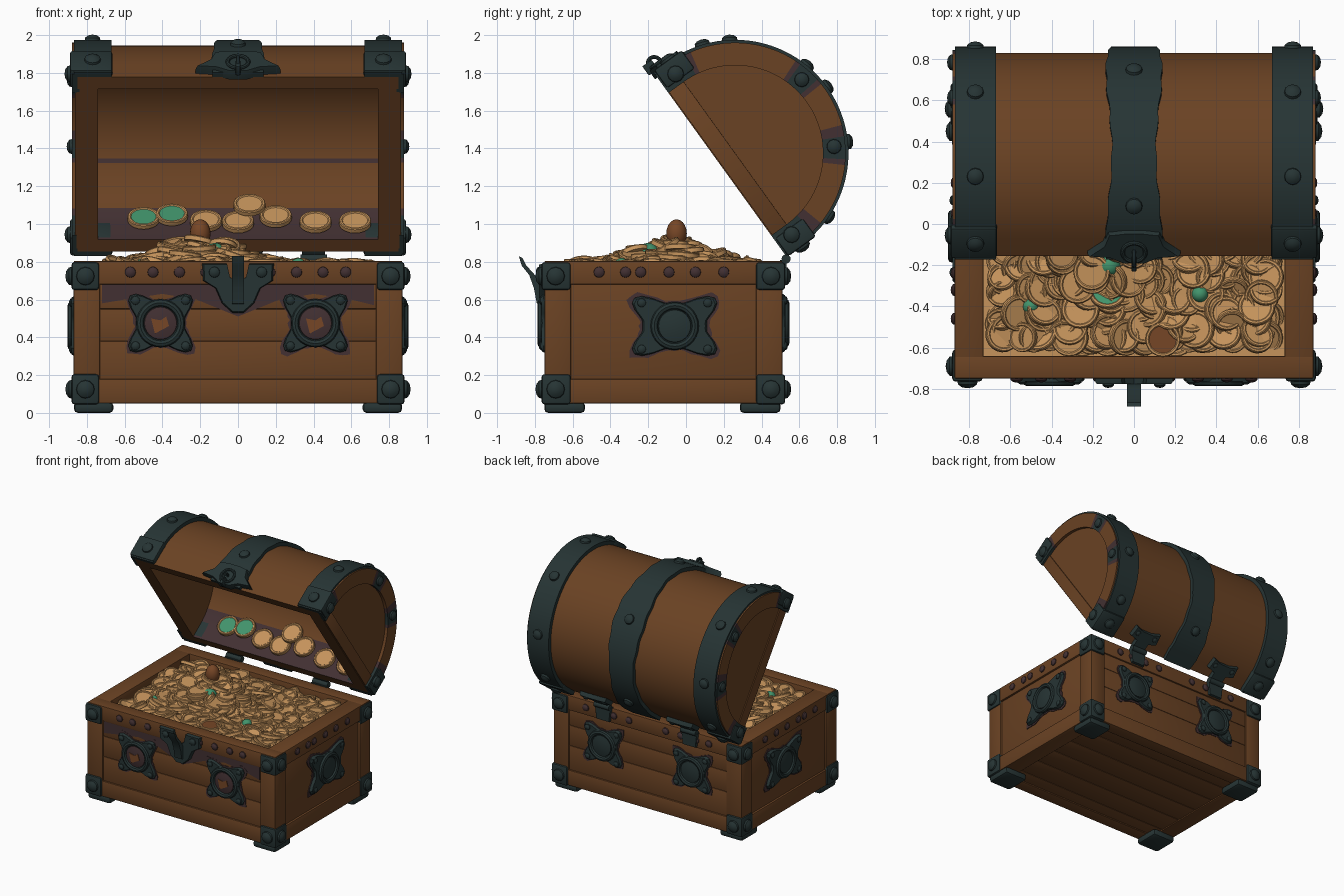
import bpy, bmesh, math, random
from mathutils import Matrix, Vector

if "Cube" in bpy.data.objects:
    bpy.data.objects.remove(bpy.data.objects["Cube"])
random.seed(4)

def material(name, r, g, b):
    m = bpy.data.materials.new(name)
    m.diffuse_color = [((c / 255 + .055) / 1.055) ** 2.4 for c in (r, g, b)] + [1]
    m.use_nodes = True
    m.node_tree.nodes["Principled BSDF"].inputs["Base Color"].default_value = m.diffuse_color
    return m

MATS = [material("wood brown", 106, 66, 35), material("dark iron", 38, 52, 52),
        material("purple tarnish", 66, 48, 50), material("gold", 198, 148, 92),
        material("green gem", 66, 148, 108), material("amber brown", 118, 70, 38)]
WOOD, IRON, PURPLE, GOLD, GREEN, AMBER = range(6)

def finish(name, bm, angle=35):
    bmesh.ops.recalc_face_normals(bm, faces=bm.faces)
    me = bpy.data.meshes.new(name)
    bm.to_mesh(me)
    bm.free()
    for m in MATS:
        me.materials.append(m)
    me.polygons.foreach_set("use_smooth", [True] * len(me.polygons))
    me.set_sharp_from_angle(angle=math.radians(angle))
    bpy.context.collection.objects.link(bpy.data.objects.new(name, me))

def frame(o, a, b, n):
    m = Matrix((a, b, n)).transposed().to_4x4()
    m.translation = o
    return m

def face(bm, vs, mat):
    f = bm.faces.new(vs)
    f.material_index = mat

def box(bm, lo, hi, mat=WOOD, bevel=.008, m=Matrix()):
    t = bmesh.new()
    bmesh.ops.create_cube(t, size=1)
    for v in t.verts:
        v.co = Vector([lo[i] + (v.co[i] + .5) * (hi[i] - lo[i]) for i in range(3)])
    if bevel:
        bmesh.ops.bevel(t, geom=t.edges[:], offset=bevel, segments=2, profile=.5, affect='EDGES')
    vs = {v: bm.verts.new(m @ v.co) for v in t.verts}
    for f in t.faces:
        face(bm, [vs[v] for v in f.verts], mat)
    t.free()

def plate(bm, pts, m, h, mat=IRON, top=.95):
    # polygon extruded along the frame normal, with a chamfered top
    ca, cb = (sum(p[i] for p in pts) / len(pts) for i in (0, 1))
    loops = [[bm.verts.new(m @ Vector((ca + (a - ca) * s, cb + (b - cb) * s, z))) for a, b in pts]
             for s, z in ((1, 0), (1, h * .6), (top, h))]
    n = len(pts)
    for lo, hi in zip(loops, loops[1:]):
        for i in range(n):
            face(bm, [lo[i], lo[(i + 1) % n], hi[(i + 1) % n], hi[i]], mat)
    face(bm, loops[0], mat)
    face(bm, loops[2], mat)

def lathe(bm, prof, m, mats, n=20, closed=False):
    # revolve (radius, height) points about the frame normal
    rings = []
    for r, h in prof:
        k = 1 if r == 0 else n
        rings.append([bm.verts.new(m @ Vector((r * math.cos(i * math.tau / n), r * math.sin(i * math.tau / n), h)))
                      for i in range(k)])
    pairs = list(zip(rings, rings[1:])) + ([(rings[-1], rings[0])] if closed else [])
    for j, (p, q) in enumerate(pairs):
        mat = mats[min(j, len(mats) - 1)]
        for i in range(n):
            k = (i + 1) % n
            vs = [p[i % len(p)], p[k % len(p)], q[k % len(q)], q[i % len(q)]]
            face(bm, list(dict.fromkeys(vs)), mat)

def rivet(bm, m, a, b, h=0, r=.035, mat=IRON):
    prof = [(r, -.004), (r * .92, r * .3), (r * .55, r * .58), (0, r * .68)]
    lathe(bm, prof, m @ Matrix.Translation((a, b, h)), [mat], 12)

def ring(bm, m, R, r, mat=IRON):
    prof = [(R + r * math.cos(t * math.pi / 4), r * math.sin(t * math.pi / 4)) for t in range(8)]
    lathe(bm, prof, m, [mat], 28, True)

X, Y, Z = Vector((1, 0, 0)), Vector((0, 1, 0)), Vector((0, 0, 1))
FRONT, BACK = frame(-.737 * Y, X, Z, -Y), frame(.497 * Y, -X, Z, Y)
RIGHT, LEFT = frame(.853 * X, Y, Z, X), frame(-.853 * X, -Y, Z, -X)

# chest body: planks, rails, posts, floor
bm = bmesh.new()
for lo, hi in ((.15, .38), (.38, .55), (.55, .7)):
    box(bm, (-.8, -.737, lo), (.8, -.64, hi), bevel=.005)
    box(bm, (-.8, .4, lo), (.8, .497, hi), bevel=.005)
for s in (-1, 1):
    box(bm, (min(s * .73, s * .853), -.7, .15), (max(s * .73, s * .853), .46, .7))
for i in range(6):
    box(bm, (-.84, -.73 + i * .2035, .06), (.84, -.73 + (i + 1) * .2035, .13))
finish("body_panels", bm)
bm = bmesh.new()
for z0, z1 in ((.05, .18), (.68, .805)):
    for y0, y1 in ((-.75, -.64), (.4, .51)):
        box(bm, (-.87, y0, z0), (.87, y1, z1))
    for x0 in (-.87, .73):
        box(bm, (x0, -.7, z0), (x0 + .14, .46, z1 - .001))
        for y0 in (-.75, .37):
            box(bm, (x0, y0, .1), (x0 + .14, y0 + .14, .7))
finish("body_frame", bm)

# corner caps with rivets, and feet
bm = bmesh.new()
for sx in (-1, 1):
    for y0, y1, yo, fr in ((-.765, -.61, -.69, FRONT), (.37, .525, .45, BACK)):
        xs = sorted((sx * .735, sx * .882))
        for z0, z1 in ((.65, .798), (.045, .205)):
            box(bm, (xs[0], y0, z0), (xs[1], y1, z1), IRON, .016)
            zc = (z0 + z1) / 2
            rivet(bm, fr, sx * .808, zc, .026, .05)
            side = RIGHT if sx > 0 else LEFT
            rivet(bm, side, yo * sx, zc, .027, .05)
        f0 = -.75 if y0 < 0 else .285
        xs = sorted((sx * .66, sx * .868))
        box(bm, (xs[0], f0, 0), (xs[1], f0 + .215, .058), IRON, .02)
finish("corner_caps_and_feet", bm)

# small rivets along the top rail
bm = bmesh.new()
for fr, h in ((FRONT, .012), (BACK, .012)):
    for a in (.17, .31, .45, .57):
        for s in (-1, 1):
            rivet(bm, fr, a * s, .745, h, .03, PURPLE)
for fr, s in ((RIGHT, 1), (LEFT, -1)):
    for y in (-.46, -.32, -.24, -.09, .05, .2):
        rivet(bm, fr, y * s, .745, .016, .03, PURPLE)
finish("rail_rivets", bm)

# star-shaped ornaments on all four sides
def ornament(bm, fr, a, b, sx, sy, hub):
    m = fr @ Matrix.Translation((a, b, 0))
    pts = []
    for i in range(48):
        t = i * math.tau / 48
        r = .122 + .093 * abs(math.sin(2 * t)) ** 4
        pts.append((r * math.cos(t) * sx, r * math.sin(t) * sy))
    stain = [(p * (k := random.uniform(1.04, 1.15)), q * k) for p, q in pts]
    plate(bm, stain, m, .006, PURPLE, 1)
    plate(bm, pts, m, .028)
    ring(bm, m @ Matrix.Translation((0, 0, .03)), .108, .02)
    lathe(bm, [(.09, .02), (.085, .034), (.05, .042), (0, .045)], m, [hub], 24)
    for p in (-1, 1):
        for q in (-1, 1):
            rivet(bm, m, p * .125 * sx, q * .125 * sy, .026, .024)

bm = bmesh.new()
for s in (-1, 1):
    ornament(bm, FRONT, s * .41, .475, 1.06, .96, PURPLE)
    ornament(bm, BACK, s * .41, .475, 1.06, .96, IRON)
    ornament(bm, RIGHT if s > 0 else LEFT, -.06 * s, .46, 1.4, .98, IRON)
    plate(bm, [(-.03, -.04), (.045, .0), (.03, .05), (.0, .03), (-.05, .04)],
          FRONT @ Matrix.Translation((s * .41, .46, .042)), .005, AMBER, 1)
finish("side_ornaments", bm)

# tarnish below the front rail, lock plate and hook
bm = bmesh.new()
plate(bm, [(-.72, .68), (-.72, .58), (-.6, .6), (-.4, .63), (-.22, .6), (0, .51), (.22, .6), (.4, .63),
           (.6, .6), (.72, .57), (.72, .68)], FRONT, .004, PURPLE, 1)
half = [(.045, .72), (.06, .79), (.19, .79), (.185, .7), (.12, .66), (.085, .58), (.03, .53)]
pts = [(0, .69)] + half + [(-a, b) for a, b in reversed(half)]
plate(bm, pts, FRONT, .04)
for s in (-1, 1):
    rivet(bm, FRONT, s * .125, .745, .038, .03)
hook = [(-.76, .57), (-.79, .58), (-.805, .66), (-.83, .73), (-.87, .78), (-.885, .83),
        (-.865, .82), (-.845, .78), (-.8, .73), (-.77, .68)]
plate(bm, hook, frame(-.033 * X, Y, Z, X), .066, IRON, 1)
finish("lock_plate", bm)

# lid: local axes are x, u (hinge to lip), v (outward)
D, N, HINGE = Vector((0, -.585, .811)), Vector((0, .811, .585)), Vector((0, .53, .83))
LID = frame(HINGE, X, D, N)
CU, CV = .6, .1

def arch(bm, r0, r1, x0, x1, mat, inner=None, steps=60):
    # thick arch; x limits and materials are functions of the angle
    T = [-12, 0] + [180 * i / steps for i in range(1, steps + 1)] + [192]
    def uv(t, r):
        if t < 0 or t > 180:
            return CU + (r if t < 0 else -r), 0
        return CU + r * math.cos(math.radians(t)), CV + r * math.sin(math.radians(t))
    secs = [[bm.verts.new(LID @ Vector((x, *uv(t, r)))) for x, r in
             ((x0(t), r0), (x1(t), r0), (x1(t), r1), (x0(t), r1))] for t in T]
    for t0, t1, p, q in zip(T, T[1:], secs, secs[1:]):
        for k in range(4):
            fn = inner if inner and k == 0 else mat
            face(bm, [p[k], p[(k + 1) % 4], q[(k + 1) % 4], q[k]], fn((t0 + t1) / 2))
    face(bm, secs[0], mat(0))
    face(bm, secs[-1], mat(180))

def const(c):
    return lambda t: c

def lid_frame(t, r):
    a = math.radians(t)
    n = Vector((0, math.cos(a), math.sin(a)))
    nw = D * n.y + N * n.z
    tang = nw.cross(X)
    return frame(LID @ Vector((0, CU + r * n.y, CV + r * n.z)), X, tang, nw)

bm = bmesh.new()
arch(bm, .49, .57, const(-.85), const(.85), const(WOOD),
     lambda t: PURPLE if t > 163 or 129 < t < 132 else WOOD)
for s in (-1, 1):
    d = [(CU + .55, 0)] + [(CU + .55 * math.cos(math.pi * i / 40), CV + .55 * math.sin(math.pi * i / 40))
                           for i in range(41)] + [(CU - .55, 0)]
    plate(bm, d, frame(LID @ Vector((s * .74, 0, 0)), D, N, s * X), .115, WOOD, 1)
    # low board along the lid's flat edge
    plate(bm, [(.12, .005), (1.08, .005), (1.08, .1), (.12, .1)],
          frame(LID @ Vector((s * .855, 0, 0)), D, N, s * X), .008, WOOD, .99)
finish("lid_shell", bm)

def rim_mat(t):
    if t < 9 or t > 171:
        return IRON
    near = min(abs(t - 78), abs(t - 122))
    return IRON if near < 6 else PURPLE if near < 10 or t < 12 or t > 166 else WOOD

bm = bmesh.new()
for s in (-1, 1):
    arch(bm, .465, .585, const(s * .84), const(s * .88), rim_mat)
    side = frame(LID @ Vector((s * .88, 0, 0)), D, N, s * X)
    for t in (78, 122):
        rivet(bm, side, CU + .525 * math.cos(math.radians(t)), CV + .525 * math.sin(math.radians(t)), 0, .04)
    for u in (.075, 1.125):
        rivet(bm, side, u, .09, .008, .045)
finish("lid_end_rims", bm)

# iron straps, corner caps and rivets on the lid
bm = bmesh.new()
for s in (-1, 1):
    arch(bm, .56, .6, const(s * .67), const(s * .868), const(IRON))
    for u0 in (-.008, 1.088):
        xs = sorted((s * .665, s * .89))
        box(bm, (xs[0], u0, .008), (xs[1], u0 + .12, .19), IRON, .014, LID)
    for t in (33, 75, 120, 160):
        rivet(bm, lid_frame(t, .6), s * .77, 0, 0, .042)
    for u, n in ((1.206, D), (-.006, -D)):
        rivet(bm, frame(LID @ Vector((s * .77, u, .1)), X, N, n), 0, 0, 0, .045)
wave = lambda t: .122 + .014 * math.cos(math.radians(t * 4)) + .004 * math.sin(t * .35)
arch(bm, .56, .6, lambda t: -wave(t), wave, const(IRON))
for t in (19, 90, 160):
    rivet(bm, lid_frame(t, .6), 0, 0, 0, .042)
finish("lid_straps", bm)

# winged latch on the lid lip, with ring
bm = bmesh.new()
lip = frame(LID @ Vector((0, 1.165, 0)), X, N, D)
half = [(.05, -.015), (.12, .02), (.225, .03), (.15, .09), (.125, .16), (.05, .17)]
plate(bm, half + [(-a, b) for a, b in reversed(half)], lip, .055)
ring(bm, frame(LID @ Vector((0, 1.235, .03)), D, N, X), .035, .01)
ring(bm, frame(LID @ Vector((0, 1.225, .06)), X, N, D), .055, .011)
box(bm, (-.012, 1.2, -.03), (.012, 1.26, .03), IRON, .004, LID)
finish("lid_latch", bm)

# hinges at the back
bm = bmesh.new()
back_lid = frame(LID @ Vector((0, .03, 0)), X, N, -D)
for s in (-1, 1):
    x = s * .4
    half = [(.06, 0), (.06, .06), (.13, .08), (.12, .17), (.05, .15)]
    plate(bm, [(x + a, b) for a, b in half] + [(x - a, b) for a, b in reversed(half)], back_lid, .035)
    for a in (-.085, .085):
        rivet(bm, back_lid, x + a, .12, .034, .022)
    plate(bm, [(x - .06, .69), (x + .06, .69), (x + .075, .81), (x - .075, .81)], BACK, .035)
    lathe(bm, [(0, -.07), (.024, -.07), (.024, .07), (0, .07)],
          frame(Vector((x, .53, .815)), Y, Z, X), [IRON], 14)
finish("hinges", bm)

# treasure: heaped coins over a gold mound
def height(x, y):
    return .75 + .14 * math.exp(-((x + .2) / .27) ** 2 - ((y + .07) / .26) ** 2)

def coin(bm, m, r, top=GOLD):
    h = .011
    prof = [(0, h), (r * .78, h), (r * .84, h + .005), (r * .95, h + .005), (r, h), (r, -h), (0, -h)]
    lathe(bm, prof, m, [top, GOLD], 20)

bm = bmesh.new()
bmesh.ops.create_grid(bm, x_segments=24, y_segments=18, size=.5)
for v in bm.verts:
    x, y = v.co.x * 1.48, -.12 + v.co.y * 1.06
    v.co = (x, y, height(x, y) - .035)
for f in bm.faces:
    f.material_index = GOLD
for i in range(340):
    gx, gy = (i % 17) / 16, (i // 17 % 10) / 9
    x = max(-.64, min(.64, -.64 + 1.28 * gx + random.uniform(-.05, .05)))
    y = max(-.55, min(.31, -.55 + .86 * gy + random.uniform(-.05, .05)))
    rot = Matrix.Rotation(random.gauss(0, .22), 4, 'X') @ Matrix.Rotation(random.gauss(0, .22), 4, 'Y')
    pos = (x, y, height(x, y) + random.uniform(-.02, .03))
    top = AMBER if i == 27 else GREEN if i in (104, 211) else GOLD
    coin(bm, Matrix.Translation(pos) @ rot, random.uniform(.07, .095), top)
coin(bm, Matrix.Translation((.14, -.56, .8)), .085, AMBER)
finish("coin_heap", bm)

# coins caught inside the lid
bm = bmesh.new()
for x, v, c in ((-.5, .16, GREEN), (-.35, .18, GREEN), (-.17, .14, GOLD), (.0, .13, GOLD), (.06, .24, GOLD),
                (.2, .17, GOLD), (.41, .13, GOLD), (.62, .13, GOLD)):
    coin(bm, frame(LID @ Vector((x, .128 + max(0, v - .15) * .35, v)), X, -N, D), .085, c)
finish("lid_coins", bm)

# egg-shaped jewels on the heap
bm = bmesh.new()
for pos, r, h, c in (((-.2, -.05, .95), .055, .075, AMBER), ((-.12, -.2, .85), .055, .05, GREEN),
                     ((-.5, -.4, .78), .04, .04, GREEN), ((.32, -.34, .78), .04, .04, GREEN)):
    prof = [(r * math.sin(math.pi * i / 10) if 0 < i < 10 else 0, h * math.cos(math.pi * i / 10)) for i in range(11)]
    lathe(bm, prof, Matrix.Translation(pos), [c], 18)
finish("jewels", bm)
